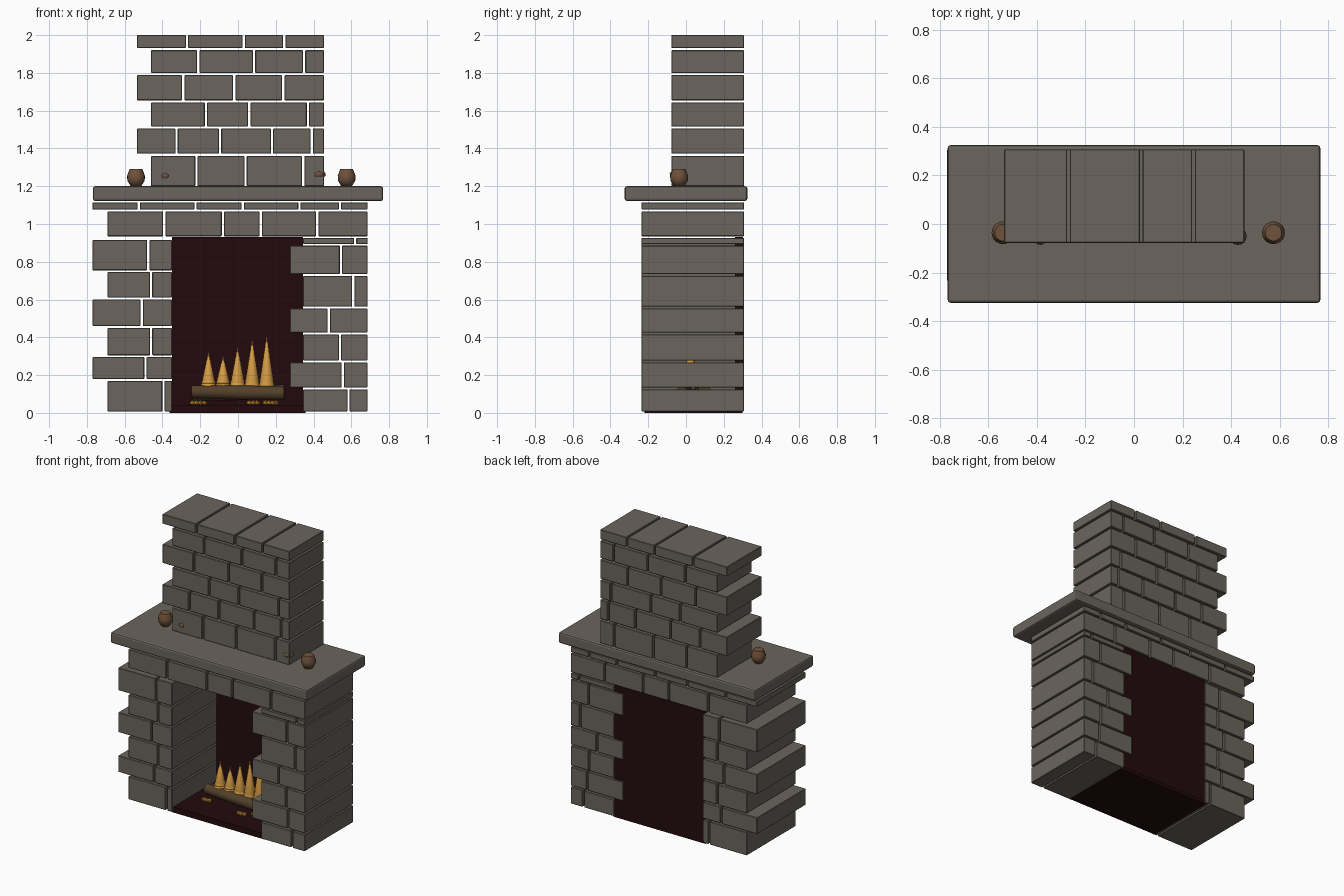
import bpy, bmesh, math, random
from mathutils import Matrix, Vector

random.seed(4)
cube = bpy.data.objects.get("Cube")
if cube:
    bpy.data.objects.remove(cube, do_unlink=True)


def material(name, rgb):
    mat = bpy.data.materials.new(name)
    mat.use_nodes = True
    colour = (*rgb, 1)
    mat.diffuse_color = colour
    mat.node_tree.nodes["Principled BSDF"].inputs["Base Color"].default_value = colour
    return mat


stone = material("grey stone", (0.145, 0.13, 0.108))
soot = material("dark firebox", (0.016, 0.003, 0.004))
bark = material("log bark", (0.085, 0.05, 0.024))
clay = material("brown pottery", (0.16, 0.085, 0.045))
fire = material("flame orange", (0.68, 0.34, 0.06))
ember = material("ember gold", (0.6, 0.28, 0.03))


def finish(name, bm, mat, bevel=0, segments=1, smooth=None):
    """Turn a bmesh into an object with material, optional bevel and smoothing."""
    bmesh.ops.recalc_face_normals(bm, faces=bm.faces)
    mesh = bpy.data.meshes.new(name)
    bm.to_mesh(mesh)
    bm.free()
    mesh.materials.append(mat)
    obj = bpy.data.objects.new(name, mesh)
    bpy.context.collection.objects.link(obj)
    if bevel:
        mod = obj.modifiers.new("Worn edges", 'BEVEL')
        mod.width = bevel
        mod.segments = segments
    if smooth:
        bpy.ops.object.select_all(action='DESELECT')
        obj.select_set(True)
        bpy.context.view_layer.objects.active = obj
        bpy.ops.object.shade_smooth_by_angle(angle=math.radians(smooth))
    return obj


def add_box(bm, low, high):
    low, high = Vector(low), Vector(high)
    place = Matrix.Translation((low + high) / 2) @ Matrix.Diagonal((*(high - low), 1))
    bmesh.ops.create_cube(bm, size=1, matrix=place)


def box(name, low, high, mat, bevel=0, segments=1):
    bm = bmesh.new()
    add_box(bm, low, high)
    return finish(name, bm, mat, bevel, segments)


def brick_wall(name, front, back, courses, gap=0.006):
    """Each course is bottom, top, then the joint positions along x."""
    bm = bmesh.new()
    for bottom, top, *joints in courses:
        last = len(joints) - 2
        for i, (a, b) in enumerate(zip(joints, joints[1:])):
            a += gap if i > 0 else 0
            b -= gap if i < last else 0
            add_box(bm, (a, front, bottom), (b, back, top))
    return finish(name, bm, stone, 0.003)


def lathe(name, profile, location, mat, sides=16, smooth=40):
    """Revolve (radius, height) points around z."""
    bm = bmesh.new()
    rings = []
    for radius, height in profile:
        rings.append([bm.verts.new((radius * math.cos(math.tau * k / sides),
                                    radius * math.sin(math.tau * k / sides), height))
                      for k in range(sides)])
    for lower, upper in zip(rings, rings[1:]):
        for k in range(sides):
            n = (k + 1) % sides
            bm.faces.new((lower[k], lower[n], upper[n], upper[k]))
    bm.faces.new(rings[0])
    bm.faces.new(rings[-1])
    obj = finish(name, bm, mat, smooth=smooth)
    obj.location = location
    return obj


# Stone courses
FRONT, BACK = -0.235, 0.308
brick_wall("right_pier", FRONT, BACK, [
    (0.008, 0.17, -0.69, -0.395, -0.35),
    (0.18, 0.295, -0.77, -0.49, -0.35),
    (0.305, 0.45, -0.69, -0.46, -0.35),
    (0.46, 0.6, -0.77, -0.51, -0.35),
    (0.61, 0.745, -0.69, -0.46, -0.35),
    (0.755, 0.915, -0.77, -0.475, -0.35)])
brick_wall("left_pier", FRONT, BACK, [
    (0.008, 0.125, 0.345, 0.585, 0.685),
    (0.135, 0.267, 0.275, 0.555, 0.685),
    (0.277, 0.415, 0.345, 0.54, 0.685),
    (0.425, 0.552, 0.275, 0.48, 0.685),
    (0.562, 0.725, 0.345, 0.61, 0.685),
    (0.735, 0.885, 0.275, 0.545, 0.685),
    (0.893, 0.927, 0.345, 0.62, 0.685)])
brick_wall("lintel", FRONT, BACK, [
    (0.935, 1.066, -0.69, -0.39, -0.08, 0.12, 0.42, 0.685),
    (1.076, 1.115, -0.77, -0.525, -0.225, 0.025, 0.325, 0.54, 0.685)])
brick_wall("chimney_breast", -0.078, BACK, [
    (1.2, 1.36, -0.46, -0.22, 0.04, 0.345, 0.455),
    (1.372, 1.505, -0.535, -0.325, -0.095, 0.18, 0.39, 0.455),
    (1.517, 1.643, -0.46, -0.17, 0.06, 0.37, 0.455),
    (1.655, 1.788, -0.535, -0.29, -0.02, 0.24, 0.455),
    (1.8, 1.92, -0.46, -0.21, 0.085, 0.35, 0.455),
    (1.932, 2.0, -0.535, -0.27, 0.03, 0.245, 0.455)])

# Mantel shelf
box("mantel_shelf", (-0.768, -0.325, 1.122), (0.768, 0.325, 1.2), stone, 0.012, 2)

# Sooty firebox floor and back
box("firebox_floor", (-0.362, -0.22, 0), (0.357, 0.3, 0.04), soot)
box("firebox_back", (-0.35, 0.26, 0.02), (0.345, 0.302, 0.932), soot)

# Logs lying across the hearth
for name, y, z, tilt, turn in (("front_log", -0.01, 0.108, 1, -3),
                               ("back_log", 0.075, 0.105, -2, 5)):
    half = 0.245
    log = lathe(name, [(0.034, -half), (0.038, 0), (0.036, half)], (0, y, z), bark, 12)
    log.rotation_euler = (0, math.radians(90 + tilt), math.radians(turn))

# Glowing embers beneath the logs
bm = bmesh.new()
for x, y in ((-0.22, -0.03), (0.08, -0.07), (0.165, -0.045), (-0.2, 0.09), (0.18, 0.1)):
    for step in (-1, 0, 1):
        spot = Vector((x + step * 0.02, y + random.uniform(-0.01, 0.01), 0.053))
        squash = Matrix.Diagonal((1, 1, 0.8, 1))
        bmesh.ops.create_icosphere(bm, subdivisions=1, radius=0.018,
                                   matrix=Matrix.Translation(spot) @ squash)
finish("embers", bm, ember)

# Flames as ridged cones
for i, height in enumerate((0.18, 0.16, 0.205, 0.245, 0.265)):
    profile = []
    tiers = 9
    for t in range(tiers):
        radius = 0.042 * (1 - t / tiers)
        profile += [(radius, height * t / tiers),
                    (radius * 0.86, height * (t + 0.8) / tiers)]
    profile.append((0.001, height))
    lathe("flame", profile, (-0.156 + i * 0.077, 0.025, 0.14), fire, 12, 30)

# Pots and goblets on the mantel
pot = [(0.028, 0), (0.046, 0.03), (0.047, 0.056), (0.034, 0.09)]
goblet = [(0.02, 0), (0.008, 0.012), (0.008, 0.028), (0.026, 0.046), (0.028, 0.058), (0.017, 0.075)]
lathe("right_pot", pot, (-0.54, -0.036, 1.2), clay, 20, 60)
lathe("left_pot", pot, (0.575, -0.036, 1.2), clay, 20, 60)
lathe("right_goblet", goblet, (-0.386, -0.058, 1.2), clay, 16, 60)
lathe("left_goblet", [(r * 1.3, z * 1.15) for r, z in goblet],
      (0.428, -0.05, 1.2), clay, 16, 60)
